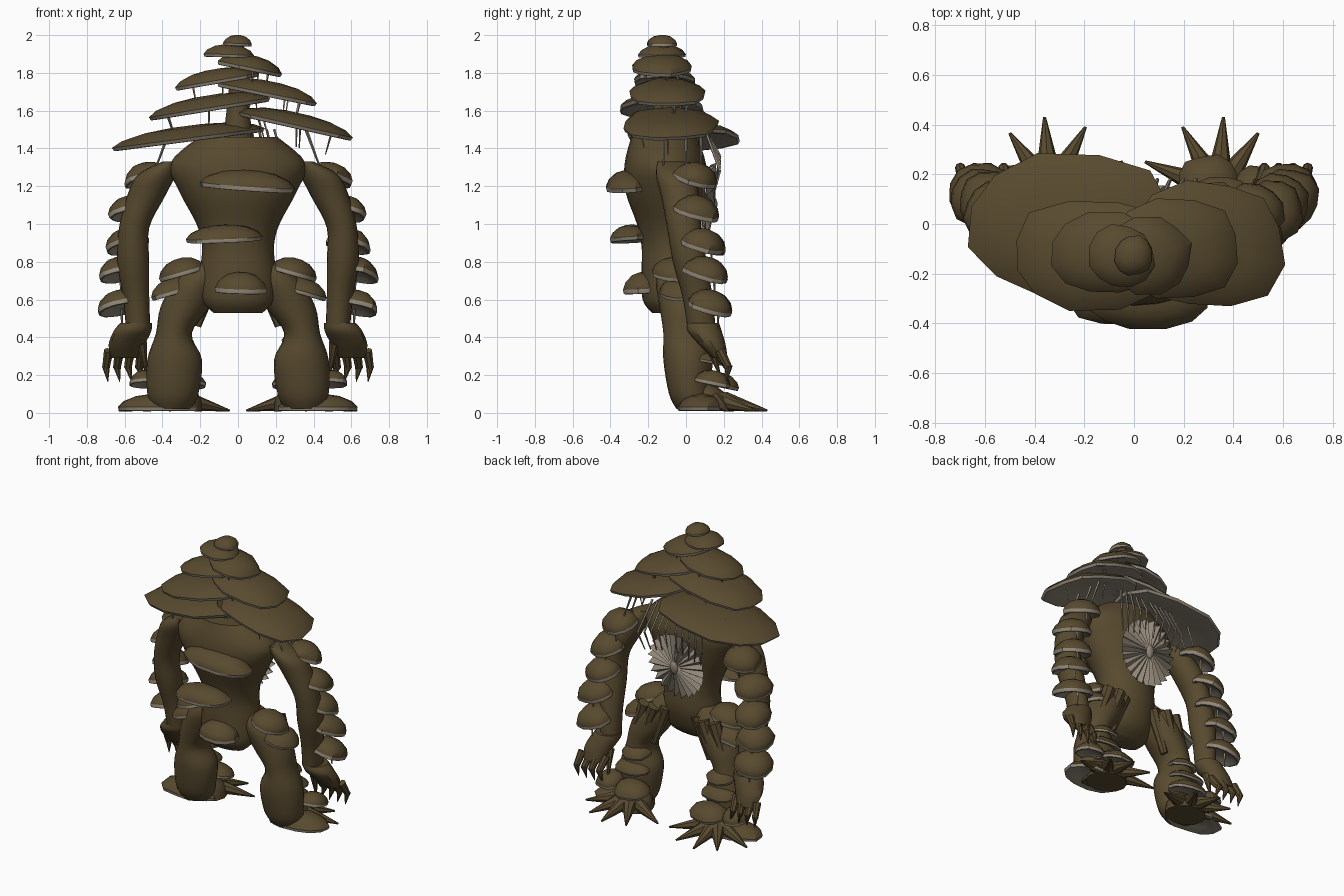
import bpy, bmesh, math, random
from mathutils import Vector, Matrix

random.seed(4)
default_cube = bpy.data.objects.get("Cube")
if default_cube:
    bpy.data.objects.remove(default_cube)


def make_material(name, colour):
    material = bpy.data.materials.new(name)
    material.diffuse_color = colour
    material.use_nodes = True
    shader = material.node_tree.nodes["Principled BSDF"]
    shader.inputs["Base Color"].default_value = colour
    shader.inputs["Roughness"].default_value = 0.9
    return material


BARK = make_material("bark brown", (0.097, 0.068, 0.028, 1))
GILL = make_material("pale gill", (0.28, 0.24, 0.185, 1))


def finish(bm, name, materials):
    """Turn the mesh into an object, smooth with crisp edges."""
    bmesh.ops.recalc_face_normals(bm, faces=bm.faces[:])
    mesh = bpy.data.meshes.new(name)
    bm.to_mesh(mesh)
    bm.free()
    for material in materials:
        mesh.materials.append(material)
    mesh.shade_smooth()
    mesh.set_sharp_from_angle(angle=math.radians(38))
    part = bpy.data.objects.new(name, mesh)
    bpy.context.collection.objects.link(part)
    return part


def loft(bm, rings):
    """Skin a list of vertex rings and close both ends."""
    bands = []
    for low, high in zip(rings, rings[1:]):
        count = len(low)
        bands.append([bm.faces.new((low[i], low[(i + 1) % count], high[(i + 1) % count], high[i]))
                      for i in range(count)])
    return bands, bm.faces.new(rings[0]), bm.faces.new(rings[-1])


def smooth_path(points, steps=4):
    """Interpolate the sections with a soft curve through each one."""
    points = [Vector(p) for p in points]
    padded = [points[0]] + points + [points[-1]]
    path = []
    for a, b, c, d in zip(padded, padded[1:], padded[2:], padded[3:]):
        for step in range(steps):
            t = step / steps
            path.append(b + (c - a) * (t / 2) + (a * 2 - b * 5 + c * 4 - d) * (t * t / 2)
                        + (b * 3 - a - c * 3 + d) * (t ** 3 / 2))
    return path + [points[-1]]


def tube(name, sections, sides=20):
    """Body part from horizontal oval sections: x, y, z, x radius, y radius."""
    bm = bmesh.new()
    rings = []
    for x, y, z, rx, ry in smooth_path(sections):
        angles = [math.tau * i / sides for i in range(sides)]
        rings.append([bm.verts.new((x + rx * math.cos(a), y + ry * math.sin(a), z)) for a in angles])
    loft(bm, rings)
    return finish(bm, name, [BARK])


def spike(name, start, end, thick, thin=0.002, material=BARK, sides=8):
    """Tapered rod between two points."""
    start, end = Vector(start), Vector(end)
    axis = end - start
    bm = bmesh.new()
    turn = axis.to_track_quat("Z", "Y").to_matrix().to_4x4()
    bmesh.ops.create_cone(bm, cap_ends=True, segments=sides, radius1=thick, radius2=thin,
                          depth=axis.length, matrix=Matrix.Translation((start + end) / 2) @ turn)
    return finish(bm, name, [material])


def bracket(name, place, rx, ry, height, tilt=0.0, pitch=0.0, sides=12):
    """Shelf mushroom: lumpy brown dome with a pale sloping rim and hollow underside."""
    bm = bmesh.new()
    lumps = [random.uniform(0.9, 1.04) for _ in range(sides)]
    profile = [(0.25, 0.25), (0.6, 0.15), (0.9, -0.05), (0.97, -0.03), (1, 0.19),
               (0.86, 0.55), (0.55, 0.87), (0.2, 1)]
    rings = []
    for radius, level in profile:
        ring = []
        for i, lump in enumerate(lumps):
            a = math.tau * (i + 0.5) / sides
            c, s = (math.copysign(abs(v) ** 0.92, v) for v in (math.cos(a), math.sin(a)))
            ring.append(bm.verts.new((rx * radius * lump * c, ry * radius * lump * s, height * level)))
        rings.append(ring)
    bands, underside, _ = loft(bm, rings)
    for face in sum(bands[:4], [underside]):
        face.material_index = 1
    part = finish(bm, name, [BARK, GILL])
    part.location = place
    part.rotation_euler = (pitch, tilt, 0)
    return part


# Torso with a flat top, and neck stalk
tube("torso", [(0, -.12, .53, .13, .06), (0, -.1, .6, .19, .13), (0, -.075, .75, .2, .16),
               (0, -.075, .88, .19, .16), (0, -.09, 1.0, .22, .17), (0, -.11, 1.17, .31, .21),
               (0, -.11, 1.32, .36, .215), (0, -.115, 1.46, .21, .175)], 24)
tube("neck_stalk", [(0, -.11, 1.44, .08, .08), (0, -.12, 1.7, .05, .05), (0, -.12, 1.96, .03, .03)], 10)

# Stack of head caps, alternating from side to side
stack = [((0, -.125, 1.945), .08, .085, .055, .05),
         ((-.05, -.13, 1.885), .135, .13, .065, .03),
         ((.055, -.125, 1.815), .18, .16, .08, .2),
         ((-.115, -.12, 1.745), .23, .17, .075, -.17),
         ((.165, -.1, 1.675), .28, .215, .08, .2),
         ((-.155, -.125, 1.6), .36, .23, .08, -.16),
         ((.3, -.085, 1.51), .32, .27, .08, .22),
         ((-.26, -.01, 1.44), .44, .3, .08, -.13)]
for number, (place, rx, ry, height, tilt) in enumerate(stack):
    bracket(f"head_cap_{number}", place, rx, ry, height, tilt)

# Pale threads joining each head cap to the one below
for place, rx, ry, height, tilt in stack[2:7]:
    for _ in range(5):
        a = random.uniform(0, math.tau)
        x, y = rx * 0.6 * math.cos(a), ry * 0.6 * math.sin(a)
        top = Vector(place) + Vector((x, y, -x * math.sin(tilt)))
        spike("cap_thread", top, top + Vector((-x * 0.15, -y * 0.15, -0.1)), .006, .003, GILL, 4)

# Shelves on the spine
bracket("upper_back_shelf", (.055, -.3, 1.185), .265, .135, .1, .07, .06)
bracket("middle_back_shelf", (-.07, -.29, .91), .205, .115, .085, -.04, .06)
bracket("lower_back_shelf", (.015, -.22, .64), .145, .115, .105, .03, .06)

# Pleated gill disc on the chest
bm = bmesh.new()
pleats = 48
hub = bm.verts.new((0, 0, .035))
back = bm.verts.new((0, 0, -.03))
edge = []
for i in range(pleats):
    a = math.tau * i / pleats
    reach = .235 if i % 2 else .215
    edge.append(bm.verts.new((reach * .92 * math.cos(a), reach * math.sin(a), .012 if i % 2 else -.02)))
for i in range(pleats):
    for tip in (hub, back):
        bm.faces.new((tip, edge[i], edge[(i + 1) % pleats]))
disc = finish(bm, "chest_gill_disc", [GILL])
disc.location = (-.01, .12, 1.095)
disc.rotation_euler = (math.radians(-97), 0, 0)
hub_bead = bracket("disc_hub", (-.01, .145, 1.09), .03, .05, .02, 0, math.radians(-97))
hub_bead.data.materials[0] = GILL

# Threads draped around the disc and over the shoulders
for side in (1, -1):
    for step in range(5):
        x = side * (.04 + .05 * step)
        bend = Vector((x * 1.05, .18, 1.36 - .02 * step))
        spike("drape_upper", (x * .8, .1, 1.5), bend, .008, .007, GILL, 4)
        spike("drape_lower", bend, (x * .9, .15, 1.2 - .01 * step), .007, .003, GILL, 4)
    for y in (-.12, 0, .08):
        spike("shoulder_thread", (side * .36, y, 1.5), (side * .43, y, 1.31), .009, .005, GILL, 4)

# Limbs, built once for each side
for side, label in ((1, "left"), (-1, "right")):
    tube(f"{label}_arm", [(side * x, y, z, rx, ry) for x, y, z, rx, ry in (
        (.36, -.08, 1.33, .04, .07), (.43, -.06, 1.26, .1, .1), (.49, -.03, 1.14, .1, .1),
        (.55, -.01, .98, .08, .09), (.555, .02, .8, .085, .09), (.54, .06, .62, .07, .08),
        (.53, .08, .47, .065, .075))])
    # Hand with a flared cuff
    tube(f"{label}_hand", [(side * x, y, z, rx, ry) for x, y, z, rx, ry in (
        (.54, .09, .475, .085, .085), (.56, .1, .43, .1, .09), (.59, .14, .36, .095, .07),
        (.6, .18, .29, .07, .04))], 12)
    for finger in range(4):
        x = .5 + .058 * finger
        knuckle = Vector((side * (x + .01), .16 + .02 * (finger % 2), .33))
        joint = Vector((side * (x + .025), .225, .24))
        claw = Vector((side * (x + .005 * finger), .215, .165))
        spike(f"{label}_finger", knuckle, joint, .027, .021)
        spike(f"{label}_finger_claw", joint + Vector((0, 0, .01)), claw, .022)
    spike(f"{label}_thumb", (side * .51, .12, .37), (side * .48, .19, .17), .03)
    # Shelves down the outside of the arm, drooping outwards
    for x, y, z, size in ((.48, .045, 1.225, .125), (.56, .05, 1.05, .125), (.585, .085, .875, .125),
                          (.62, .1, .725, .128), (.615, .12, .55, .128)):
        bracket(f"{label}_arm_shelf", (side * x, y, z), size, size, .1, side * .2, -.26)
        spike(f"{label}_arm_thread", (side * x, y + .05, z), (side * x, y + .05, z - .1), .008, .004, GILL, 4)
    # Leg and root like thigh flaps
    tube(f"{label}_leg", [(side * x, y, z, rx, ry) for x, y, z, rx, ry in (
        (.14, -.05, .8, .06, .08), (.21, -.03, .7, .12, .13), (.28, -.01, .56, .13, .13),
        (.34, 0, .42, .095, .12), (.335, .01, .28, .145, .13), (.345, .02, .1, .135, .11),
        (.35, .05, .02, .1, .1))])
    for x, y in ((.12, .04), (.19, .08), (.27, .07)):
        spike(f"{label}_thigh_root", (side * x, y, .74), (side * (x + .1), y, .46), .045, .025)
    # Hip, shin and foot shelves
    for x, y, z, rx, ry, height in ((.29, -.06, .73, .13, .12, .09), (.335, -.02, .63, .14, .12, .085),
                                    (.33, .08, .37, .1, .09, .06), (.34, .1, .27, .13, .1, .06),
                                    (.3, .17, .14, .13, .11, .075), (.49, .14, .15, .09, .1, .075),
                                    (.42, .08, .015, .22, .13, .085)):
        lean = side * .28 if z > .5 else 0
        droop = -.2 if .1 < z < .5 else 0
        bracket(f"{label}_leg_shelf", (side * x, y, z), rx, ry, height, lean, droop)
    # Toe claws fanned over the ground
    tube(f"{label}_foot", [(side * .33, .12, .01, .14, .12), (side * .33, .12, .08, .13, .11),
                           (side * .34, .08, .15, .09, .07)], 12)
    for x, y in ((.045, .25), (.195, .39), (.36, .43), (.5, .365), (.63, .22)):
        toe = Vector((side * x, y, .012))
        root = Vector((side * .34, .13, .08))
        spike(f"{label}_toe_claw", root.lerp(toe, .25), toe, .05, .006)
